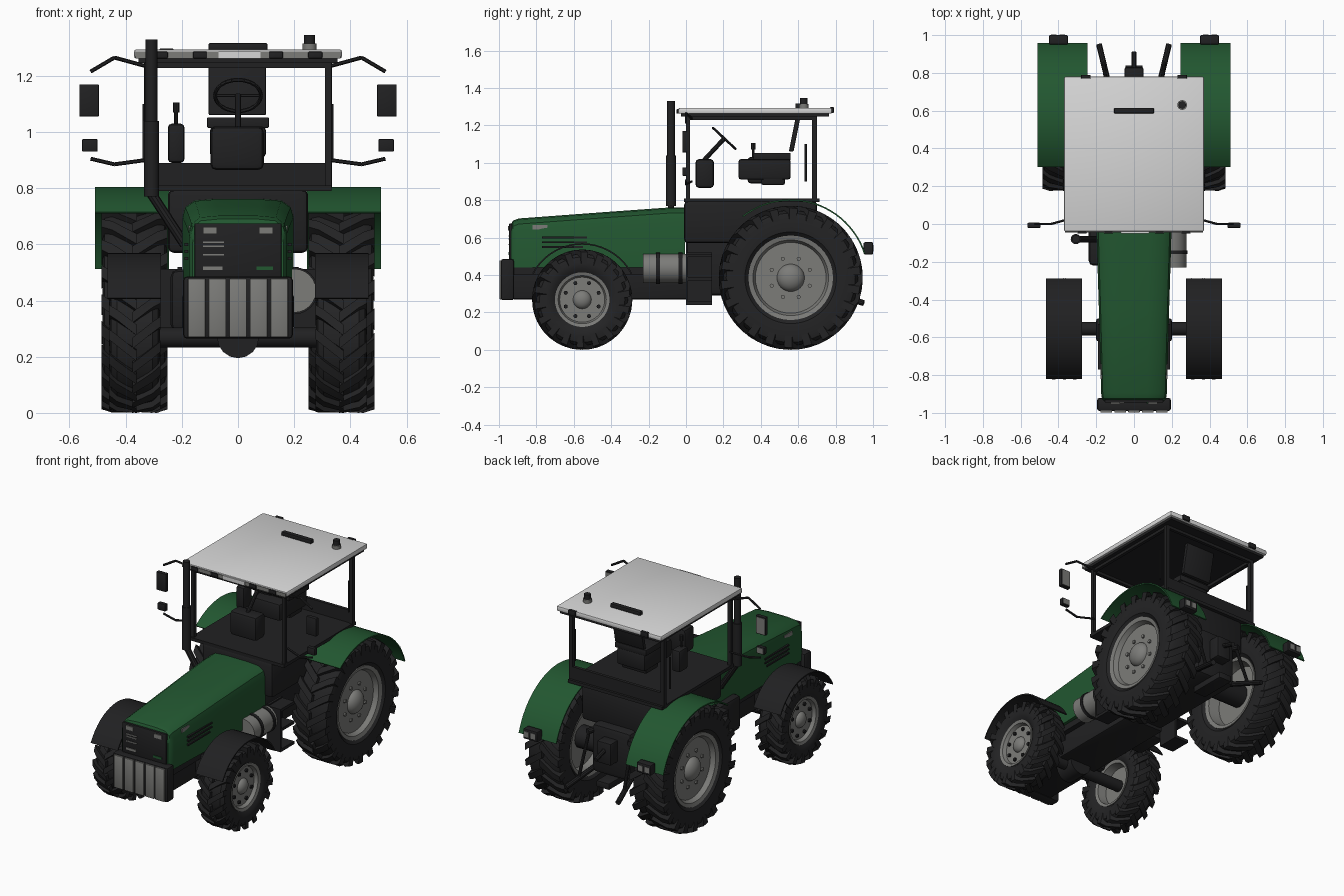
import bpy, bmesh, math
from mathutils import Vector

if "Cube" in bpy.data.objects:
    bpy.data.objects.remove(bpy.data.objects["Cube"])

def material(name, *c):
    m = bpy.data.materials.new(name)
    m.diffuse_color = (*c, 1)
    m.use_nodes = True
    m.node_tree.nodes["Principled BSDF"].inputs["Base Color"].default_value = m.diffuse_color
    return m

GREEN = material("green_paint", .016, .095, .030)
BLACK = material("black_plastic", .015, .015, .016)
RUBBER = material("tyre_rubber", .017, .017, .018)
GREY = material("grey_metal", .20, .20, .19)
WHITE = material("roof_white", .68, .68, .68)

def finish(name, bm, mat):
    bmesh.ops.recalc_face_normals(bm, faces=bm.faces)
    me = bpy.data.meshes.new(name)
    bm.to_mesh(me)
    bm.free()
    me.materials.append(mat)
    ob = bpy.data.objects.new(name, me)
    bpy.context.collection.objects.link(ob)
    return ob

def box(name, xs, ys, zs, mat, bevel=0):
    bm = bmesh.new()
    bmesh.ops.create_cube(bm, size=1)
    for v in bm.verts:
        v.co = [(a + b) / 2 + c * abs(b - a) for (a, b), c in zip((xs, ys, zs), v.co)]
    if bevel:
        bmesh.ops.bevel(bm, geom=bm.edges[:], offset=bevel, segments=2, profile=.5, affect='EDGES')
    return finish(name, bm, mat)

def rod(name, pts, r, mat, n=10):
    """Round bar through the points."""
    bm = bmesh.new()
    for a, b in zip(pts, pts[1:]):
        a, b = Vector(a), Vector(b)
        made = bmesh.ops.create_cone(bm, cap_ends=True, segments=n, radius1=r, radius2=r, depth=(b - a).length)
        q = (b - a).to_track_quat('Z', 'Y')
        for v in made['verts']:
            v.co = q @ v.co + (a + b) / 2
    return finish(name, bm, mat)

def lathe(name, prof, centre, s, mat, n=40):
    """Spin (radius, x) points around the x axis."""
    bm = bmesh.new()
    cx, cy, cz = centre
    rings = [[bm.verts.new((cx + s * x, cy + r * math.cos(k * math.tau / n), cz + r * math.sin(k * math.tau / n)))
              for k in range(n)] for r, x in prof]
    for a, b in zip(rings, rings[1:]):
        for k in range(n):
            bm.faces.new((a[k], a[k - 1], b[k - 1], b[k]))
    bmesh.ops.remove_doubles(bm, verts=bm.verts, dist=1e-5)
    return finish(name, bm, mat)

def arch(name, xs, centre, r, a0, a1, t, mat, n=18):
    """Curved mudguard plate of thickness t."""
    bm = bmesh.new()
    rows = []
    for k in range(n + 1):
        a = math.radians(a0 + (a1 - a0) * k / n)
        rows.append([bm.verts.new((x, centre[0] + q * math.cos(a), centre[1] + q * math.sin(a)))
                     for x, q in ((xs[0], r), (xs[1], r), (xs[1], r - t), (xs[0], r - t))])
    for a, b in zip(rows, rows[1:]):
        for k in range(4):
            bm.faces.new((a[k], a[k - 1], b[k - 1], b[k]))
    bm.faces.new(rows[0])
    bm.faces.new(rows[-1])
    return finish(name, bm, mat)

def wheel(name, centre, s, R, h, rim, hub, lugs):
    cx, cy, cz = centre
    # tyre carcass
    side = [(rim, .75 * h), (rim + .025, .95 * h), (R - .07, h), (R - .04, .93 * h), (R - .024, .7 * h)]
    lathe(name + "_tyre", side + [(r, -x) for r, x in reversed(side)], centre, s, RUBBER, 48)
    # slanted tread lugs, staggered left and right
    bm = bmesh.new()
    step = math.tau / lugs
    for d in (1, -1):
        for k in range(lugs):
            a = (k + (.5 if d < 0 else 0)) * step
            v = []
            for x, off, rin in ((-.08 * h, 0, R - .035), (.7 * h, -.6 * step, R - .04), (1.02 * h, -.85 * step, R - .075)):
                top = R if x < h else R - .012
                v.append([bm.verts.new((cx + d * x, cy + q * math.cos(a + off + e), cz + q * math.sin(a + off + e)))
                          for q, e in ((rin, 0), (top, 0), (top, .42 * step), (rin, .42 * step))])
            for p, q in zip(v, v[1:]):
                for j in range(4):
                    bm.faces.new((p[j], p[j - 1], q[j - 1], q[j]))
            bm.faces.new(v[0])
            bm.faces.new(v[-1])
    finish(name + "_tread", bm, RUBBER)
    # rim with dished discs on both sides, and a domed hub
    lathe(name + "_rim", [(0, .55 * h), (rim * .86, .55 * h), (rim * .92, .8 * h), (rim + .006, .86 * h),
                          (rim + .006, -.86 * h), (rim * .92, -.8 * h), (rim * .86, -.2 * h), (0, -.2 * h)],
          centre, s, GREY)
    dome = [(hub * math.cos(t * math.pi / 12), .5 * h + hub * .7 * math.sin(t * math.pi / 12)) for t in range(7)]
    lathe(name + "_hub", dome, centre, s, GREY, 24)
    # ring of wheel nuts
    for k in range(8):
        a = (k + .5) * math.tau / 8
        q = rim * (.5 if rim > .2 else .68)
        p = Vector((cx + s * .5 * h, cy + q * math.cos(a), cz + q * math.sin(a)))
        rod(name + "_nut", [p, p + Vector((s * .016, 0, 0))], .011, GREY if rim > .2 else BLACK, 8)

REAR, FRONT = (.56, .385), (-.555, .268)
for s in (1, -1):
    def X(a, b):
        return tuple(sorted((s * a, s * b)))
    wheel("rear_wheel", (s * .368, *REAR), s, .385, .115, .22, .075, 22)
    wheel("front_wheel", (s * .368, *FRONT), s, .268, .09, .14, .05, 18)
    # mudguards and tail lamps
    arch("rear_mudguard", X(.245, .51), REAR, .42, 18, 128, .008, GREEN, 24)
    arch("front_mudguard", X(.275, .465), FRONT, .302, 28, 152, .008, BLACK)
    box("tail_lamp", X(.35, .45), (.95, 1.0), (.51, .575), BLACK, .006)
    for x in (.365, .41):
        box("tail_lamp_lens", X(x, x + .03), (.998, 1.003), (.525, .56), GREY)
    # cab posts, rails and door handle
    box("front_post", X(.31, .332), (0, .022), (.8, 1.245), BLACK)
    box("rear_post", X(.31, .335), (.675, .7), (.8, 1.245), BLACK)
    box("side_rail", X(.31, .33), (0, .7), (1.228, 1.248), BLACK)
    rod("door_handle", [(s * .335, .64, .9), (s * .335, .64, 1.1)], .006, BLACK, 6)
    # mirrors on bent arms
    rod("upper_mirror_arm", [(s * .33, .03, 1.235), (s * .44, 0, 1.265), (s * .525, 0, 1.215)], .007, BLACK, 6)
    rod("lower_mirror_arm", [(s * .33, .03, .9), (s * .44, 0, .885), (s * .525, 0, .905)], .007, BLACK, 6)
    box("mirror", X(.495, .565), (-.02, .006), (1.055, 1.17), BLACK, .004)
    box("mirror_glass", X(.501, .559), (.004, .009), (1.062, 1.163), GREY)
    box("small_mirror", X(.5, .555), (-.02, .006), (.93, .975), BLACK, .004)
    box("small_mirror_glass", X(.505, .55), (.004, .009), (.935, .97), GREY)
    # access steps
    box("step_plate", X(.2, .215), (0, .14), (.24, .52), BLACK)
    for z in (.24, .37, .495):
        box("step_tread", X(.2, .3), (0, .14), (z, z + .018), BLACK)
    box("step_side", X(.2, .3), (0, .012), (.24, .51), BLACK)
    # rear hitch arms
    rod("lower_link", [(s * .12, .68, .33), (s * .185, .95, .25)], .016, BLACK)
    rod("lift_rod", [(s * .15, .76, .55), (s * .16, .85, .29)], .01, BLACK)
    rod("lift_arm", [(s * .1, .66, .56), (s * .15, .78, .55)], .018, BLACK)
    # hood vents, headlights and side lamps
    for z, y in ((.6, -.53), (.575, -.53), (.55, -.55)):
        box("hood_vent", X(.172, .19), (-.77, y), (z - .005, z + .005), BLACK)
    box("side_lamp", X(.16, .177), (-.82, -.74), (.643, .667), GREY)
    box("headlight", X(.075, .125), (-.952, -.94), (.637, .662), GREY)
    box("side_bracket", X(.12, .2), (-.62, -.5), (.3, .42), BLACK, .01)
    # roof edge lamps
    for x in (.11, .25):
        box("roof_front_lamp", X(x, x + .05), (-.05, -.03), (1.262, 1.286), BLACK, .003)
    box("roof_rear_lamp", X(.23, .28), (.77, .79), (1.265, 1.297), BLACK, .003)

# hood lofted through cross-sections
bm = bmesh.new()
rows = []
for y, w, zt in ((-.935, .162, .67), (-.925, .17, .69), (-.895, .174, .702), (-.45, .186, .735), (-.1, .197, .76), (-.005, .198, .762)):
    half = [(w, .44), (w, zt - .065), (w * .95, zt - .03), (w * .78, zt - .006), (w * .4, zt)]
    rows.append([bm.verts.new((x, y, z)) for x, z in half + [(-x, z) for x, z in reversed(half)]])
for a, b in zip(rows, rows[1:]):
    for k in range(len(a)):
        bm.faces.new((a[k], a[k - 1], b[k - 1], b[k]))
bm.faces.new(rows[0])
bm.faces.new(rows[-1])
finish("hood", bm, GREEN)

# front grille and weights
box("grille", (-.155, .155), (-.946, -.93), (.47, .675), BLACK, .004)
for z in (.605, .59, .56):
    box("grille_bar", (-.125, -.05), (-.95, -.944), (z, z + .006), GREY)
box("grille_lamp", (-.125, -.055), (-.95, -.944), (.508, .522), GREY)
box("grille_badge_plate", (.065, .125), (-.95, -.944), (.508, .522), GREEN)
box("weight_carrier", (-.195, .195), (-.99, -.92), (.265, .485), BLACK, .012)
for k in range(5):
    x = -.178 + k * .0735
    box("front_weight", (x, x + .062), (-.998, -.985), (.27, .478), GREY, .003)

# chassis, gearbox and axles
box("chassis", (-.135, .135), (-.93, .1), (.27, .45), BLACK, .01)
box("engine_sides", (-.168, .168), (-.92, .0), (.4, .45), BLACK)
box("gearbox", (-.14, .14), (.0, .76), (.29, .6), BLACK, .03)
rod("rear_axle", [(-.36, *REAR), (.36, *REAR)], .07, BLACK, 16)
rod("front_axle", [(-.36, *FRONT), (.36, *FRONT)], .036, BLACK, 16)
rod("front_differential", [(0, -.62, .27), (0, -.49, .27)], .075, BLACK, 16)
box("cab_base", (-.25, .25), (-.01, .7), (.57, .795), BLACK, .02)

# fuel tank, straps and battery box
rod("fuel_tank", [(.2, -.23, .435), (.2, .0, .435)], .078, GREY, 24)
for y in (-.15, -.03):
    rod("tank_strap", [(.2, y - .01, .435), (.2, y + .01, .435)], .084, BLACK, 24)
box("battery_box", (-.24, -.13), (-.22, 0), (.29, .51), BLACK, .025)

# cab floor, rear panel and cross rails
box("cab_floor", (-.332, .332), (-.01, .715), (.79, .81), BLACK)
box("rear_panel", (-.315, .33), (.68, .7), (.8, .89), BLACK)
for y in (0, .68):
    box("cross_rail", (-.33, .33), (y, y + .02), (1.228, 1.248), BLACK)

# roof with dark lining, grey front trim and centre lamp
box("roof", (-.37, .37), (-.04, .78), (1.262, 1.294), WHITE, .008)
box("roof_lining", (-.355, .355), (-.028, .765), (1.246, 1.264), BLACK)
box("roof_front_trim", (-.365, .365), (-.044, -.036), (1.262, 1.286), GREY)
box("roof_centre_lamp", (-.07, .08), (-.049, -.04), (1.262, 1.288), WHITE)
box("roof_hatch_handle", (-.105, .105), (.585, .615), (1.29, 1.317), BLACK, .005)
rod("beacon_base", [(.255, .63, 1.29), (.255, .63, 1.315)], .026, GREY, 14)
rod("beacon", [(.255, .63, 1.315), (.255, .63, 1.345)], .02, BLACK, 14)

# exhaust
rod("exhaust_silencer", [(-.308, -.08, .77), (-.308, -.08, 1.04)], .027, BLACK, 16)
rod("exhaust_pipe", [(-.308, -.08, 1.04), (-.308, -.08, 1.33)], .021, BLACK, 16)
rod("exhaust_elbow", [(-.19, -.08, .6), (-.308, -.08, .78)], .018, BLACK)

# seat
box("seat_base", (-.09, .09), (.4, .53), (.88, 1.0), BLACK, .015)
box("seat_cushion", (-.1, .1), (.28, .56), (.91, 1.02), BLACK, .015)
box("seat_armrests", (-.11, .11), (.36, .56), (1.015, 1.052), BLACK, .004)
back = box("seat_back", (-.105, .1), (.55, .575), (1.06, 1.25), BLACK, .006)
for v in back.data.vertices:
    v.co.y += (v.co.z - 1.06) * .2
# steering console, column and wheel
box("console", (-.098, .092), (.05, .15), (.865, 1.02), BLACK, .02)
axis = Vector((0, .68, .73))
hub = Vector((0, .205, 1.13))
rod("steering_column", [hub - axis * .17, hub], .012, BLACK)
side, up = Vector((1, 0, 0)), Vector((0, .73, -.68))
ring = [hub + (side * math.cos(k * math.tau / 24) + up * math.sin(k * math.tau / 24)) * .082 for k in range(25)]
rod("steering_wheel", ring, .007, BLACK, 6)
rod("steering_spokes", [ring[0], ring[12]], .006, BLACK, 6)
# lever box
box("lever_box", (-.25, -.19), (.33, .42), (.89, 1.03), BLACK, .015)
rod("lever", [(-.22, .36, 1.02), (-.22, .36, 1.08)], .007, BLACK, 8)
rod("lever_knob", [(-.22, .36, 1.07), (-.22, .36, 1.105)], .012, BLACK, 8)

# drawbar and top link
box("drawbar", (-.045, .045), (.6, .84), (.25, .29), BLACK, .005)
box("hitch_block", (-.05, .05), (.74, .83), (.4, .54), BLACK, .01)
rod("top_link", [(0, .78, .5), (0, .91, .46)], .014, BLACK)

for ob in bpy.data.objects:
    ob.select_set(True)
    bpy.context.view_layer.objects.active = ob
bpy.ops.object.shade_smooth_by_angle(angle=math.radians(32))
